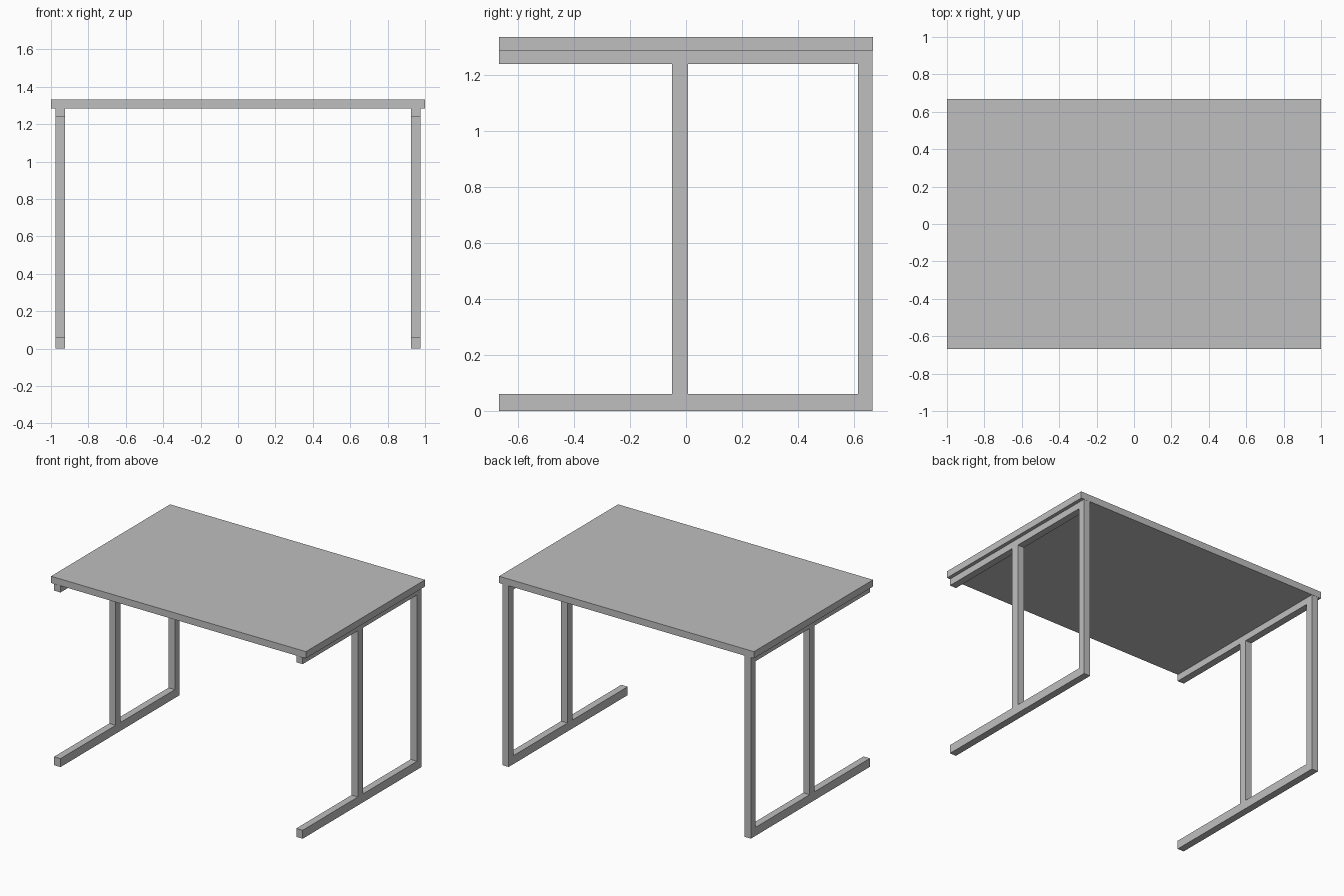
import bpy

cube = bpy.data.objects.get("Cube")
if cube:
    bpy.data.objects.remove(cube, do_unlink=True)

grey = bpy.data.materials.new("plain grey")
grey.use_nodes = True
colour = (0.52, 0.52, 0.52, 1)
grey.diffuse_color = colour
grey.node_tree.nodes["Principled BSDF"].inputs["Base Color"].default_value = colour


def box(name, x, y, z):
    """Add a box from its (low, high) range on each axis."""
    spans = (x, y, z)
    bpy.ops.mesh.primitive_cube_add(size=1, location=[(a + b) / 2 for a, b in spans])
    ob = bpy.context.object
    ob.name = name
    ob.scale = [b - a for a, b in spans]
    bpy.ops.object.transform_apply(location=False, rotation=False, scale=True)
    ob.data.materials.append(grey)
    return ob


HALF_DEPTH = 0.667
FLOOR_RAIL_TOP = 0.06
TOP_RAIL_BOTTOM = 1.238
SLAB_BOTTOM = 1.285

# Table top
box("table_top", (-1, 1), (-HALF_DEPTH, HALF_DEPTH), (SLAB_BOTTOM, 1.333))

# Side frames: floor rail, top rail, middle post and back post
for side, sign in (("left", 1), ("right", -1)):
    x = sorted((sign * 0.925, sign * 0.975))
    rail_y = (-HALF_DEPTH - 0.001, HALF_DEPTH - 0.001)
    post_z = (FLOOR_RAIL_TOP, TOP_RAIL_BOTTOM)
    box(side + "_floor_rail", x, rail_y, (0, FLOOR_RAIL_TOP))
    box(side + "_top_rail", x, rail_y, (TOP_RAIL_BOTTOM, SLAB_BOTTOM))
    box(side + "_middle_post", x, (-0.05, 0.007), post_z)
    box(side + "_back_post", x, (0.613, rail_y[1]), post_z)
